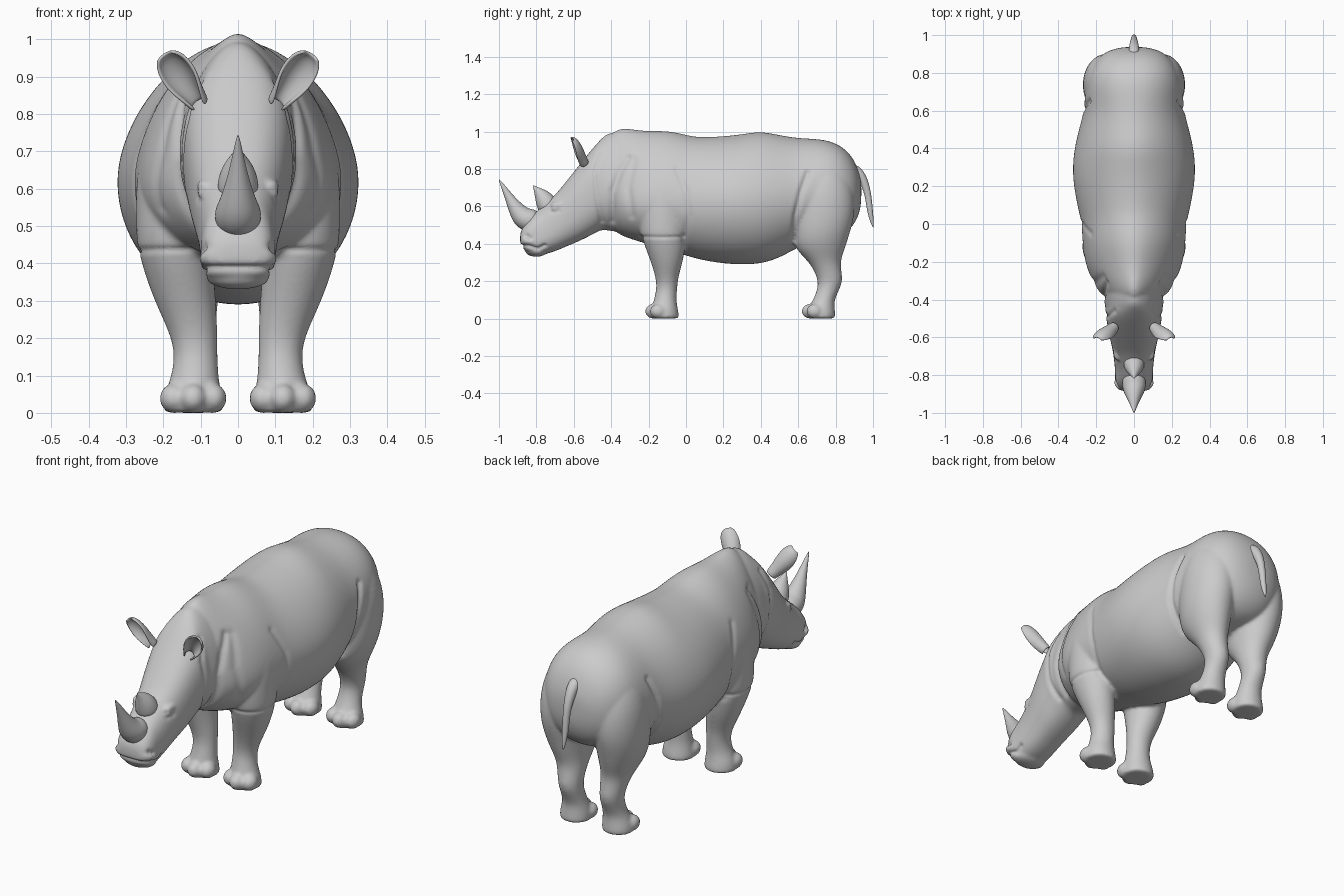
import bpy, bmesh
from math import sin, cos, pi, exp, radians, copysign
from mathutils import Vector, Matrix, kdtree

cube = bpy.data.objects.get("Cube")
if cube:
    bpy.data.objects.remove(cube)

hide = bpy.data.materials.new("grey_hide")
hide.use_nodes = True
GREY = (0.6, 0.6, 0.6, 1)
hide.diffuse_color = GREY
hide.node_tree.nodes["Principled BSDF"].inputs["Base Color"].default_value = GREY
SIDES = 24


def loft(bm, rings):
    """Skin a list of point rings and close both ends."""
    rows = [[bm.verts.new(p) for p in ring] for ring in rings]
    for a, b in zip(rows, rows[1:]):
        for i in range(len(a)):
            j = (i + 1) % len(a)
            bm.faces.new((a[i], a[j], b[j], b[i]))
    bm.faces.new(rows[0][::-1])
    bm.faces.new(rows[-1])


def power(v, e):
    return copysign(abs(v) ** e, v)


def slice_ring(y, low, top, width, mid, e=1.0):
    """Upright cross-section, widest at height mid; e above 1 makes a ridged back."""
    ring = []
    for i in range(SIDES):
        a = 2 * pi * i / SIDES
        f = e if sin(a) > 0 else min(e, 1)
        s = power(sin(a), f)
        ring.append((width * power(cos(a), f), y, mid + s * ((top - mid) if s > 0 else (mid - low))))
    return ring


def leg_ring(side, z, x, y, rx, ry):
    return [(side * (x + rx * cos(2 * pi * i / SIDES)), y + ry * sin(2 * pi * i / SIDES), z)
            for i in range(SIDES)]


def ball(bm, centre, size):
    bmesh.ops.create_icosphere(bm, subdivisions=3, radius=1,
                               matrix=Matrix.Translation(centre) @ Matrix.Diagonal((*size, 1)))


def finish(name, bm, subdivide=2):
    bmesh.ops.recalc_face_normals(bm, faces=bm.faces)
    mesh = bpy.data.meshes.new(name)
    bm.to_mesh(mesh)
    bm.free()
    mesh.materials.append(hide)
    mesh.shade_smooth()
    obj = bpy.data.objects.new(name, mesh)
    bpy.context.collection.objects.link(obj)
    if subdivide:
        obj.modifiers.new("round", "SUBSURF").levels = subdivide
        obj.modifiers["round"].render_levels = subdivide
    return obj


def tube(name, path):
    """Tapered tube on the centre plane; path holds (y, z, radius)."""
    bm, rings = bmesh.new(), []
    for i, (y, z, r) in enumerate(path):
        a, b = path[max(i - 1, 0)], path[min(i + 1, len(path) - 1)]
        n = Vector((0, -(b[1] - a[1]), b[0] - a[0])).normalized()
        rings.append([Vector((r * cos(t), y, z)) + n * r * sin(t)
                      for t in (2 * pi * k / 16 for k in range(16))])
    loft(bm, rings)
    return finish(name, bm)


body = bmesh.new()

# Trunk: y, underside, back, half width, widest height, roundness
loft(body, [slice_ring(*s) for s in (
    (-.43, .55, .94, .08, .70), (-.385, .463, 1.012, .17, .64, 1.3),
    (-.33, .436, 1.024, .205, .63, 1.3), (-.27, .415, 1.014, .238, .62, 1.25),
    (-.2, .395, 1.006, .262, .62, 1.2), (-.1, .362, 1.01, .276, .62, 1.15),
    (0, .335, .986, .279, .62, 1.12), (.07, .312, .971, .297, .62, 1.12),
    (.2, .290, .978, .323, .62, 1.12), (.3, .285, .989, .329, .62, 1.12),
    (.4, .289, 1.007, .319, .62, 1.12), (.5, .32, .984, .295, .63, 1.08),
    (.6, .38, .967, .266, .65, 1.05), (.7, .42, .964, .262, .67),
    (.78, .43, .95, .25, .68, .95), (.85, .45, .912, .217, .68, .93),
    (.9, .50, .85, .17, .68, .93), (.926, .56, .78, .115, .68, .95),
    (.938, .62, .73, .05, .68))])

# Neck, head and muzzle
loft(body, [slice_ring(*s) for s in (
    (-.888, .40, .455, .055, .41, .75), (-.872, .372, .495, .088, .41, .75),
    (-.83, .340, .55, .102, .41, .75), (-.78, .335, .59, .10, .42, .78),
    (-.7, .358, .66, .108, .50, .78), (-.65, .38, .722, .118, .55, .8),
    (-.6, .40, .785, .130, .60, .82), (-.55, .422, .848, .14, .64, .82),
    (-.505, .445, .905, .147, .68, .85), (-.47, .465, .945, .155, .68, .92),
    (-.445, .473, .972, .15, .68, 1.05), (-.41, .468, 1.002, .163, .68, 1.2),
    (-.3, .45, 1.0, .17, .68, 1.2), (-.15, .5, .93, .15, .7))])

# Lips, chin
ball(body, (0, -.80, .36), (.085, .06, .03))
for side in (1, -1):
    ball(body, (side * .053, -.835, .42), (.054, .05, .042))
    # Brow and eye
    ball(body, (side * .087, -.68, .608), (.024, .045, .018))
    ball(body, (side * .096, -.70, .585), (.014, .018, .014))

FRONT_LEG = (
    (0, .12, -.115, .074, .072), (.004, .12, -.115, .08, .078),
    (.03, .12, -.115, .08, .076), (.06, .12, -.113, .074, .068),
    (.10, .115, -.112, .063, .06), (.16, .112, -.102, .057, .055),
    (.22, .12, -.102, .066, .06), (.30, .142, -.102, .083, .085),
    (.39, .16, -.112, .096, .11), (.43, .165, -.116, .1, .117),
    (.455, .165, -.118, .108, .128), (.55, .16, -.118, .114, .14),
    (.68, .143, -.118, .13, .14), (.8, .1, -.12, .11, .1))
REAR_LEG = (
    (0, .12, .722, .072, .07), (.004, .12, .722, .078, .076),
    (.03, .12, .722, .078, .076), (.06, .118, .725, .073, .07),
    (.10, .115, .737, .061, .056), (.16, .115, .763, .054, .06),
    (.21, .118, .774, .057, .067), (.30, .125, .742, .071, .079),
    (.37, .138, .715, .096, .135), (.45, .148, .722, .115, .152),
    (.55, .15, .738, .123, .167), (.68, .138, .74, .133, .163),
    (.8, .112, .735, .12, .13), (.88, .08, .73, .085, .09))
for side in (1, -1):
    for leg in (FRONT_LEG, REAR_LEG):
        loft(body, [leg_ring(side, *r) for r in leg])
        x, y = leg[2][1:3]
        # Three toes
        for dx, dy in ((-.053, -.034), (0, -.06), (.053, -.034)):
            ball(body, (side * (x + dx), y + dy, .039), (.037, .044, .04))

# Fuse the parts into one skin
obj = finish("body", body)
fuse = obj.modifiers.new("fuse", "REMESH")
fuse.mode, fuse.voxel_size = "VOXEL", .0085
soften = obj.modifiers.new("soften", "SMOOTH")
soften.factor, soften.iterations = .5, 5
bpy.context.view_layer.update()
skin = bpy.data.meshes.new_from_object(obj.evaluated_get(bpy.context.evaluated_depsgraph_get()))
obj.modifiers.clear()
obj.data = skin
skin.name = "body"

# Skin folds, found in side projection: width, depth, line of (y, z)
FOLDS = (
    (.009, .012, ((-.91, .388), (-.84, .386), (-.79, .372), (-.755, .39))),
    (.012, .014, ((-.852, .44), (-.832, .43))),
    (.016, .010, ((-.31, .86), (-.35, .79), (-.395, .68), (-.395, .52))),
    (.013, .008, ((-.46, .88), (-.49, .78), (-.475, .62), (-.45, .52))),
    (.02, .006, ((-.28, .85), (-.31, .7), (-.29, .55))),
    (.016, .006, ((-.01, .42), (.015, .55), (0, .68), (-.05, .8))),
    (.008, .006, ((-.24, .437), (-.12, .434), (-.01, .437))),
    (.014, .012, ((.575, .42), (.585, .55), (.615, .68), (.65, .78))),
    (.010, .004, ((-.715, .570), (-.68, .574))))
tree = kdtree.KDTree(len(skin.vertices))
for v in skin.vertices:
    tree.insert((0, v.co.y, v.co.z), v.index)
tree.balance()
normals = [v.normal.copy() for v in skin.vertices]
for width, depth, line in FOLDS:
    nearest = {}
    for a, b in zip(line, line[1:]):
        a, b = Vector((0, *a)), Vector((0, *b))
        steps = max(2, int((b - a).length / .005))
        for k in range(steps + 1):
            for _, i, d in tree.find_range(a.lerp(b, k / steps), width * 2.2):
                nearest[i] = min(d, nearest.get(i, 1))
    for i, d in nearest.items():
        skin.vertices[i].co -= normals[i] * depth * exp(-(d / width) ** 2)
skin.shade_smooth()

# Horns and tail
tube("front_horn", ((-.79, .515, .06), (-.85, .527, .065), (-.88, .547, .058), (-.908, .585, .043),
                    (-.944, .645, .025), (-.974, .70, .013), (-1.002, .746, .002)))
tube("rear_horn", ((-.73, .58, .06), (-.75, .625, .055), (-.772, .658, .042),
                   (-.798, .688, .018), (-.818, .712, .002)))
tube("tail", ((.88, .81, .03), (.93, .775, .029), (.962, .71, .021), (.977, .64, .017),
              (.985, .56, .016), (1.002, .484, .004)))

# Ears: narrow at the root, cupped, flaring to a blunt tip
EAR = ((0, .024, 150), (.2, .029, 130), (.4, .038, 105), (.6, .046, 85),
       (.8, .046, 72), (.93, .038, 65), (1, .024, 60))
for side, name in ((1, "left_ear"), (-1, "right_ear")):
    base, tip = Vector((.103, -.535, .83)), Vector((.193, -.615, .955))
    along = (tip - base).normalized()
    back = Vector((-.25, 1, 0))
    back = (back - along * back.dot(along)).normalized()
    across = along.cross(back)
    bm, rows = bmesh.new(), []
    for u, w, spread in EAR:
        row = []
        for k in range(-5, 6):
            a = radians(spread) * k / 5
            p = base.lerp(tip, u) + across * w * sin(a) + back * w * (cos(a) - .4)
            row.append(bm.verts.new((side * p.x, p.y, p.z)))
        rows.append(row)
    for a, b in zip(rows, rows[1:]):
        for i in range(10):
            bm.faces.new((a[i], a[i + 1], b[i + 1], b[i]))
    ear = finish(name, bm, 0)
    thick = ear.modifiers.new("thickness", "SOLIDIFY")
    thick.thickness, thick.offset = .01, 0
    ear.modifiers.new("round", "SUBSURF").levels = 2
